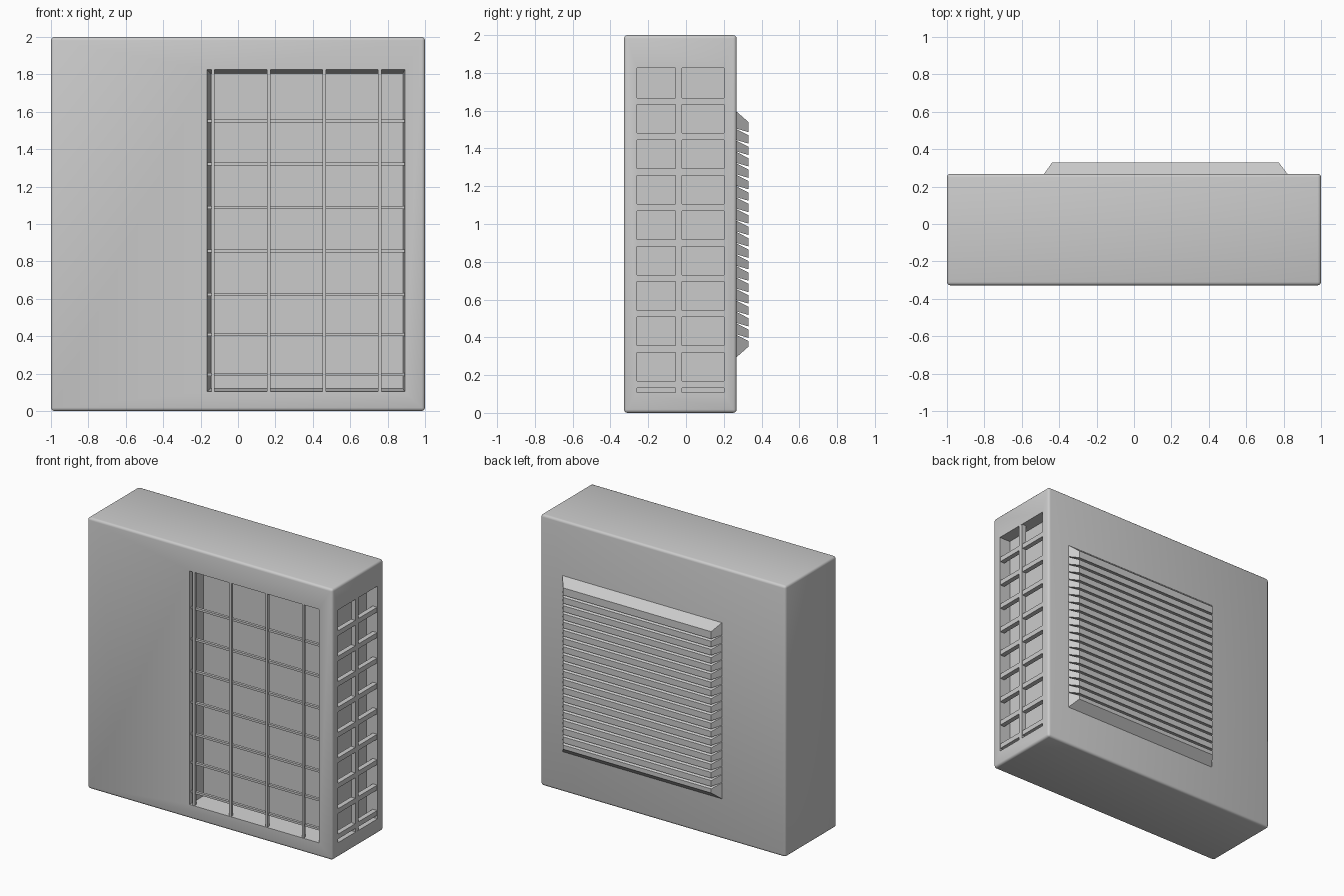
import bpy, bmesh

if "Cube" in bpy.data.objects:
    bpy.data.objects.remove(bpy.data.objects["Cube"])

FACES = [(0, 3, 2, 1), (4, 5, 6, 7), (0, 1, 5, 4), (1, 2, 6, 5), (2, 3, 7, 6), (3, 0, 4, 7)]


def add_hexes(name, hexes):
    """One object made of many eight-cornered blocks."""
    bm = bmesh.new()
    for pts in hexes:
        v = [bm.verts.new(p) for p in pts]
        for f in FACES:
            bm.faces.new([v[i] for i in f])
    bmesh.ops.recalc_face_normals(bm, faces=bm.faces)
    me = bpy.data.meshes.new(name)
    bm.to_mesh(me)
    bm.free()
    ob = bpy.data.objects.new(name, me)
    bpy.context.collection.objects.link(ob)
    return ob


def box(x0, x1, y0, y1, z0, z1):
    return [(x, y, z) for z in (z0, z1) for x, y in ((x0, y0), (x1, y0), (x1, y1), (x0, y1))]


def taper(axis, a, ra, b, rb):
    """Block between rectangle ra at depth a and rectangle rb at depth b."""
    pts = []
    for d, (u0, u1, z0, z1) in ((a, ra), (b, rb)):
        for u, z in ((u0, z0), (u1, z0), (u1, z1), (u0, z1)):
            pts.append((u, d, z) if axis == 'y' else (d, u, z))
    return pts


# Casing with rounded edges
body = add_hexes("casing", [box(-1, 1, -0.328, 0.268, 0, 2)])
bev = body.modifiers.new("rounding", 'BEVEL')
bev.width = 0.018
bev.segments = 3

# Recesses in the front and right side
front_cut = add_hexes("front_recess_cutter", [
    taper('y', -0.329, (-0.165, 0.892, 0.103, 1.826), -0.19, (-0.148, 0.882, 0.12, 1.805))])
front_cut_lip = add_hexes("front_lip_cutter", [box(-0.165, 0.892, -0.4, -0.3285, 0.103, 1.826)])
side_cut = add_hexes("side_recess_cutter", [box(0.91, 1.1, -0.26, 0.2, 0.108, 1.825)])
for cutter in (front_cut, side_cut):
    m = body.modifiers.new(cutter.name, 'BOOLEAN')
    m.object = cutter
    m.operation = 'DIFFERENCE'
    m.solver = 'EXACT'
bpy.context.view_layer.objects.active = body
body.select_set(True)
for m in list(body.modifiers):
    bpy.ops.object.modifier_apply(modifier=m.name)
bpy.ops.object.shade_smooth_by_angle(angle=0.7)
for cutter in (front_cut, front_cut_lip, side_cut):
    bpy.data.objects.remove(cutter)

# Front wire guard
add_hexes("front_guard_uprights", [box(x - 0.009, x + 0.009, -0.325, -0.305, 0.103, 1.826)
                                   for x in (-0.134, 0.165, 0.461, 0.757)])
add_hexes("front_guard_rails", [box(-0.165, 0.892, -0.315, -0.295, z - 0.008, z + 0.008)
                                for z in (1.552, 1.322, 1.087, 0.855, 0.622, 0.41, 0.195)])

# Side grille
add_hexes("side_grille_upright", [box(0.965, 0.999, -0.055, -0.02, 0.108, 1.825)])
add_hexes("side_grille_bars", [box(0.96, 0.996, -0.26, 0.2, z - 0.018, z + 0.018)
                               for z in (1.65 - 0.1875 * i for i in range(9))])

# Back louvre slats: wedges drooping outward, mitred at both ends
COUNT, Z0, Z1 = 20, 0.335, 1.545
pitch = (Z1 - Z0) / COUNT
slats = []
for i in range(COUNT):
    z = Z0 + i * pitch
    low, high = z + 0.022, z + pitch + 0.02
    if i == 0:
        low = 0.29
    if i == COUNT - 1:
        high = 1.6
    slats.append(taper('y', 0.262, (-0.485, 0.825, low, high),
                       0.33, (-0.437, 0.773, z + (0.015 if i == 0 else 0.002), z + 0.046 + (0.01 if i == COUNT - 1 else 0))))
add_hexes("back_louvre_slats", slats)
